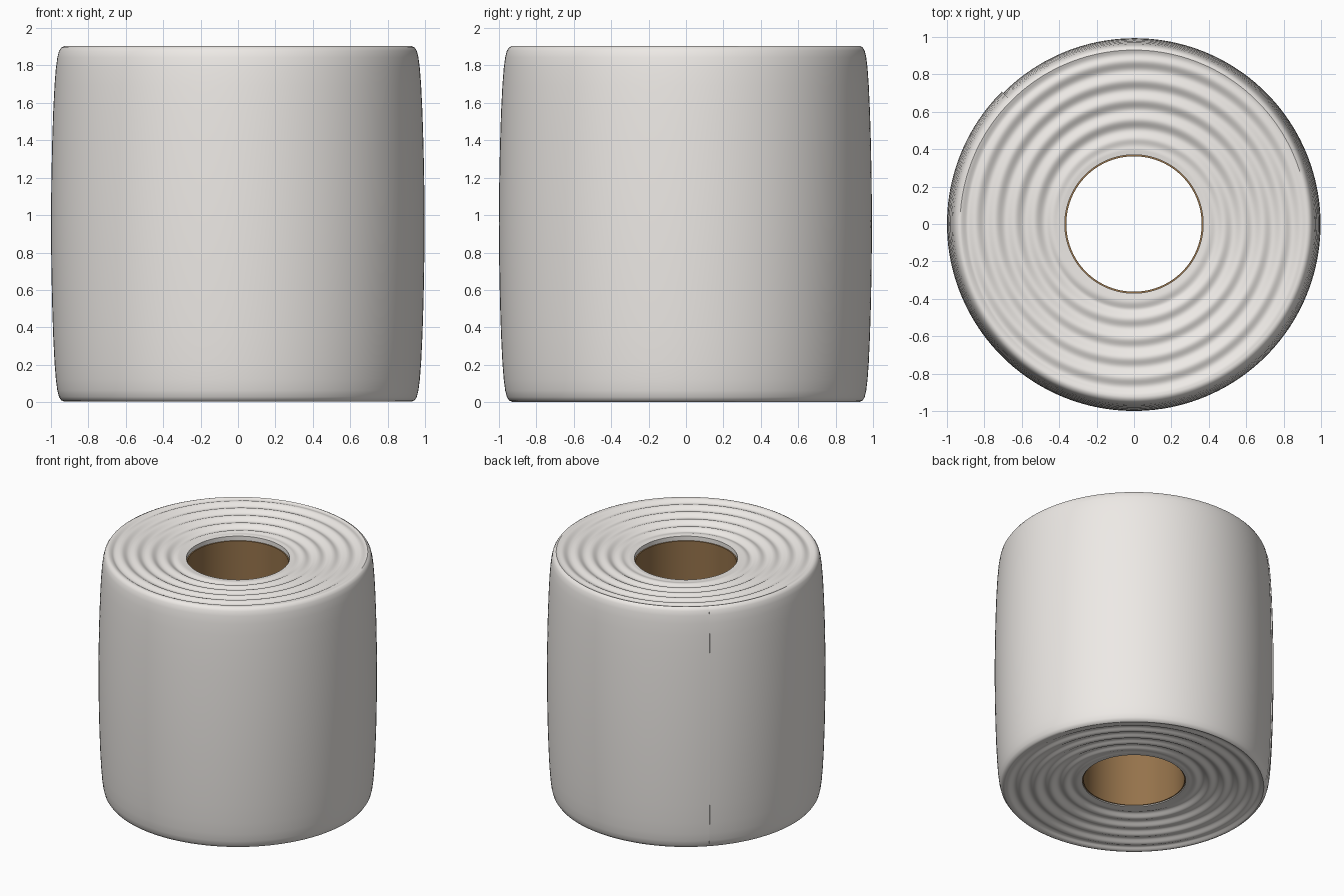
import bpy, bmesh, math

if "Cube" in bpy.data.objects:
    bpy.data.objects.remove(bpy.data.objects["Cube"])

N = 160                 # columns around
PITCH = 0.105           # spacing of the wound layers
SEAM = math.radians(135)
Z_MID = 0.953


def make_object(name, bm):
    bmesh.ops.recalc_face_normals(bm, faces=bm.faces)
    me = bpy.data.meshes.new(name)
    bm.to_mesh(me)
    bm.free()
    ob = bpy.data.objects.new(name, me)
    bpy.context.collection.objects.link(ob)
    bpy.context.view_layer.objects.active = ob
    ob.select_set(True)
    bpy.ops.object.shade_smooth_by_angle(angle=math.radians(40))
    ob.select_set(False)
    return ob


def half_height(r, th):
    # End face: slight dish towards the hole plus the spiral ripple of layers
    dish = 0.05 * max(0.0, (0.90 - r) / 0.54) ** 1.2
    fade = min(1, max(0, (0.93 - r) / 0.04)) * min(1, max(0, (r - 0.40) / 0.06))
    phase = (r - 0.82 + PITCH * (th - math.pi / 2) / math.tau) / PITCH
    ripple = 0.009 * fade * (1 + math.cos(math.tau * phase))
    return 0.950 - dish - ripple


# Upper half of the profile as (radius, half height), hole wall -> side middle
side = [(0.945, 0.943), (0.957, 0.925), (0.966, 0.89), (0.974, 0.83), (0.981, 0.74),
        (0.988, 0.60), (0.994, 0.42), (0.998, 0.22)]
ends = [0.37 + (0.93 - 0.37) * k / 72 for k in range(73)]


def column(th, scale):
    upper = [(r, half_height(r, th)) for r in ends]
    upper += [(0.93 + (r - 0.93) * scale, h) for r, h in side]
    lower = [(r, -h) for r, h in reversed(upper)]
    return upper + [(0.93 + 0.07 * scale, 0)] + lower


# Paper roll, its outer layer spiralling in to a small step at the loose end
bm = bmesh.new()
cols = []
for i in range(N + 1):
    th = SEAM + math.tau * i / N
    t = i / N
    cols.append([bm.verts.new((r * math.cos(th), r * math.sin(th), Z_MID + h))
                 for r, h in column(th, 1 - 0.14 * t ** 3)])
for i in range(N + 1):
    a, b = cols[i], cols[(i + 1) % (N + 1)]
    for k in range(len(a)):
        m = (k + 1) % len(a)
        bm.faces.new((a[k], b[k], b[m], a[m]))
bmesh.ops.remove_doubles(bm, verts=bm.verts, dist=1e-5)
make_object("paper_roll", bm)

# Cardboard tube set slightly inside the hole
bm = bmesh.new()
prof = [(0.362, 0.06), (0.362, 1.82), (0.372, 1.82), (0.372, 0.06)]
rings = [[bm.verts.new((r * math.cos(math.tau * i / 96), r * math.sin(math.tau * i / 96), z))
          for r, z in prof] for i in range(96)]
for i in range(96):
    a, b = rings[i], rings[(i + 1) % 96]
    for k in range(4):
        m = (k + 1) % 4
        bm.faces.new((a[k], b[k], b[m], a[m]))
core = make_object("cardboard_core", bm)
mat = bpy.data.materials.new("cardboard")
mat.diffuse_color = (0.30, 0.17, 0.07, 1)
mat.use_nodes = True
mat.node_tree.nodes["Principled BSDF"].inputs["Base Color"].default_value = mat.diffuse_color
core.data.materials.append(mat)

# Warm white paper
paper = bpy.data.materials.new("paper")
paper.diffuse_color = (0.85, 0.82, 0.79, 1)
paper.use_nodes = True
paper.node_tree.nodes["Principled BSDF"].inputs["Base Color"].default_value = paper.diffuse_color
bpy.data.objects["paper_roll"].data.materials.append(paper)
